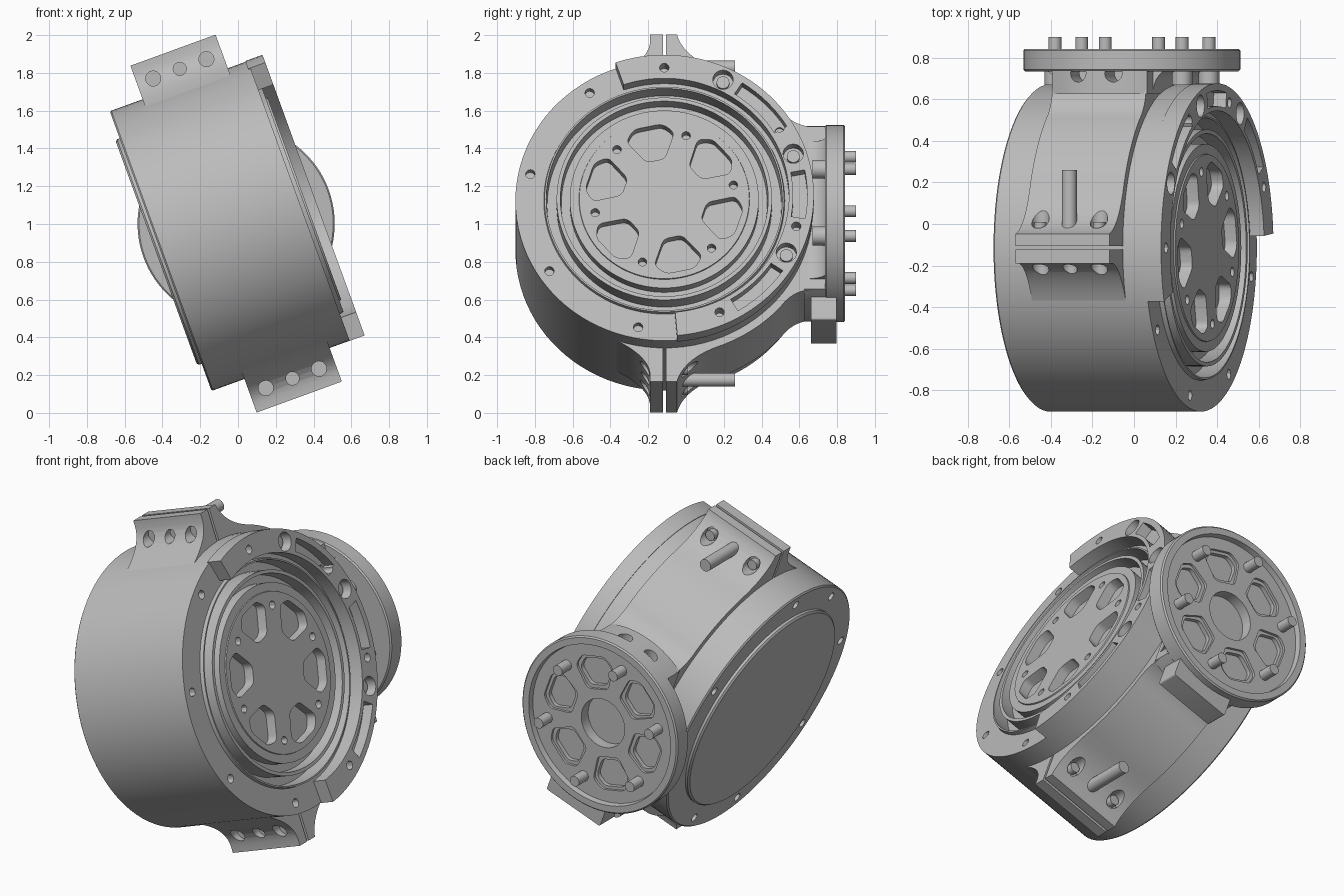
import bpy, bmesh
from math import sin, cos, pi, radians
from mathutils import Matrix, Vector

cube = bpy.data.objects.get("Cube")
if cube:
    bpy.data.objects.remove(cube)

grey = bpy.data.materials.new("satin grey")
grey.use_nodes = True
COLOR = (0.5, 0.5, 0.5, 1)
grey.diffuse_color = COLOR
grey.node_tree.nodes["Principled BSDF"].inputs["Base Color"].default_value = COLOR

# The drum axis is local x, tilted upward; everything is built in this frame
PLACE = Matrix.Translation((-0.01, -0.115, 1.002)) @ Matrix.Rotation(radians(-20), 4, 'Y')
AXES = {'x': lambda a, b, t: (t, a, b),
        'y': lambda a, b, t: (a, t, b),
        'z': lambda a, b, t: (a, b, t)}


def polar(r, deg):
    return r * cos(radians(deg)), r * sin(radians(deg))


def circle(r, center=(0, 0), n=20):
    return [(center[0] + r * cos(2 * pi * i / n), center[1] + r * sin(2 * pi * i / n)) for i in range(n)]


def sector(r0, r1, a0, a1, n=12):
    steps = [a0 + (a1 - a0) * i / n for i in range(n + 1)]
    return [polar(r1, a) for a in steps] + [polar(r0, a) for a in reversed(steps)]


def bezier(p, c, q, n=8):
    p, c, q = Vector(p), Vector(c), Vector(q)
    return [tuple(p.lerp(c, i / n).lerp(c.lerp(q, i / n), i / n)) for i in range(n + 1)]


def rounded(points, radius):
    out = []
    for i, p in enumerate(points):
        p, a, b = Vector(p), Vector(points[i - 1]), Vector(points[(i + 1) % len(points)])
        out += bezier(p + (a - p).normalized() * radius, p, p + (b - p).normalized() * radius, 4)
    return out


def keystone(r0, r1, deg, inner, outer, radius):
    shape = [(r0, -inner), (r1 - 0.06, -outer), (r1, -outer * 0.6),
             (r1, outer * 0.6), (r1 - 0.06, outer), (r0, inner)]
    c, s = polar(1, deg)
    return [(c * x - s * y, s * x + c * y) for x, y in rounded(shape, radius)]


def prism(bm, outline, axis, lo, hi):
    low, high = [[bm.verts.new(AXES[axis](a, b, t)) for a, b in outline] for t in (lo, hi)]
    faces = [bm.faces.new(low), bm.faces.new(high)]
    for i in range(len(low)):
        faces.append(bm.faces.new((low[i - 1], low[i], high[i], high[i - 1])))
    bmesh.ops.recalc_face_normals(bm, faces=faces)


def finish(bm, name):
    mesh = bpy.data.meshes.new(name)
    bm.to_mesh(mesh)
    bm.free()
    mesh.materials.append(grey)
    obj = bpy.data.objects.new(name, mesh)
    bpy.context.collection.objects.link(obj)
    obj.matrix_world = PLACE
    return obj


def solid(name, *prisms):
    bm = bmesh.new()
    for p in prisms:
        prism(bm, *p)
    return finish(bm, name)


def lathe(name, profile, axis, steps=96):
    bm = bmesh.new()
    verts = [bm.verts.new((t, r, 0) if axis == 'x' else (r, t, 0)) for r, t in profile]
    edges = [bm.edges.new(pair) for pair in zip(verts, verts[1:])]
    spin_axis = (1, 0, 0) if axis == 'x' else (0, 1, 0)
    bmesh.ops.spin(bm, geom=verts + edges, cent=(0, 0, 0), axis=spin_axis, angle=2 * pi, steps=steps)
    bmesh.ops.remove_doubles(bm, verts=bm.verts, dist=0.0001)
    bmesh.ops.recalc_face_normals(bm, faces=bm.faces)
    return finish(bm, name)


def activate(obj):
    bpy.ops.object.select_all(action='DESELECT')
    obj.select_set(True)
    bpy.context.view_layer.objects.active = obj


# Cutters passed together must not overlap each other
def carve(obj, *prisms):
    cutter = solid("cutter", *prisms)
    cutter.hide_render = True
    mod = obj.modifiers.new("carve", 'BOOLEAN')
    mod.operation, mod.solver, mod.object = 'DIFFERENCE', 'EXACT', cutter
    activate(obj)
    bpy.ops.object.modifier_apply(modifier=mod.name)
    bpy.data.objects.remove(cutter)


parts = []
SCREWS = [32, 90, 123, 168, 213, 259, 294, 346]
BIG_HOLES = (64.5, 19, -26.5)
ARC = (-85, 109)

# Drum with two front grooves, a raised hub disc and a back cap
drum = lathe("drum", [(0, -0.45), (0.625, -0.45), (0.635, -0.44), (0.635, -0.425), (0.78, -0.425),
                      (0.788, -0.417), (0.788, 0.353), (0.638, 0.353), (0.634, 0.375), (0.625, 0.375),
                      (0.62, 0.275), (0.57, 0.275), (0.57, 0.385), (0.55, 0.385), (0.545, 0.31),
                      (0.5, 0.31), (0.5, 0.378), (0.452, 0.378), (0.45, 0.385), (0, 0.385)], 'x')
carve(drum,
      *[(circle(0.025, polar(0.725, a), 12), 'x', -0.5, -0.39) for a in SCREWS],
      *[(circle(0.025, polar(0.725, a), 12), 'x', 0.31, 0.45) for a in SCREWS if ARC[1] < a < 270],
      *[(keystone(0.22, 0.415, 42 + 60 * k, 0.05, 0.13, 0.03), 'x', 0.325, 0.45) for k in range(6)],
      *[(circle(0.023, polar(0.374, 72 + 60 * k), 12), 'x', 0.33, 0.45) for k in range(6)])
parts.append(drum)

# Partial front ring with slots, large screw wells and small holes
arc = solid("front_arc_ring", (sector(0.66, 0.792, *ARC, n=64), 'x', 0.34, 0.437))
carve(arc,
      *[(circle(0.054, polar(0.722, a)), 'x', 0.375, 0.5) for a in BIG_HOLES],
      *[(sector(0.682, 0.757, a, b, 8), 'x', 0.372, 0.5) for a, b in ((31, 57), (-10, 11), (-59, -34))])
carve(arc, *[(circle(0.025, polar(0.72, a), 12), 'x', 0.355, 0.5)
             for a in SCREWS if a < ARC[1] or a > 275])
parts.append(arc)
parts.append(solid("ring_screws", *[(circle(0.034, polar(0.722, a)), 'x', 0.36, 0.395) for a in BIG_HOLES]))

# Rear half clamp flowing into the neck behind the drum
upper = [(0.008, 0.977), (0.068, 0.977)]
upper += bezier((0.072, 0.96), (0.12, 0.835), (0.31, 0.77))
upper += [polar(0.83, a) for a in range(64, 43, -4)]
upper += bezier((0.62, 0.55), (0.68, 0.465), (0.78, 0.458), 6) + [(0.855, 0.458)]
lower = [(y, -z) for y, z in reversed(upper)]
clamp = solid("rear_clamp", (upper + lower, 'x', -0.24, 0.24))
neck_holes = [(circle(0.042, (u, 0.84)), 'z', 0.38, 0.7) for u in (-0.09, 0.09)]
carve(clamp,
      *[(circle(0.042, (u, s * 0.875)), 'y', 0.09, 0.5) for u in (-0.15, 0.15) for s in (1, -1)],
      *neck_holes)
parts.append(clamp)

# Curved neck pad following the flange edge, and side flares into the flange
crown = [polar(0.518, a) for a in range(62, 119, 4)]
pad = solid("neck_pad", (crown + [(-u, -z) for u, z in crown], 'y', 0.74, 0.855))
carve(pad, *neck_holes)
parts.append(pad)
flare = bezier((0.238, 0.72), (0.245, 0.835), (0.31, 0.855), 6)
parts.append(solid("neck_flare", (flare + [(-u, y) for u, y in reversed(flare)], 'z', -0.4, 0.37)))

# Front clamp tabs, top and bottom, with clamp screws
tab = [(-0.008, 0.6), (-0.008, 0.977), (-0.075, 0.977)] + bezier((-0.075, 0.93), (-0.09, 0.81), (-0.33, 0.71))
for s, side in ((1, "top"), (-1, "bottom")):
    front = solid(side + "_front_tab", ([(y, s * z) for y, z in tab], 'x', -0.24, 0.24))
    carve(front, *[(circle(0.04 if u else 0.035, (u, s * 0.872)), 'y', -0.5, -0.045) for u in (-0.15, 0, 0.15)])
    parts.append(front)
    parts.append(solid(side + "_clamp_screws",
                       (circle(0.036, (0, s * 0.88)), 'y', 0.02, 0.375),
                       *[(circle(0.03, (u, s * 0.875)), 'y', 0.02, 0.125) for u in (-0.15, 0.15)]))

# Round rear mounting flange with stepped pockets and a central bore
flange = lathe("rear_flange", [(0, 0.85), (0.514, 0.85), (0.522, 0.858), (0.522, 0.95), (0.514, 0.958),
                               (0.475, 0.958), (0.47, 0.925), (0.145, 0.925), (0.145, 0.86), (0, 0.86)], 'y')
carve(flange, *[(keystone(0.2, 0.395, 60 * k, 0.07, 0.125, 0.025), 'y', 0.91, 1) for k in range(6)])
carve(flange, *[(keystone(0.22, 0.378, 60 * k, 0.055, 0.108, 0.025), 'y', 0.885, 1) for k in range(6)])
parts.append(flange)

# Flange pins and the screw heads on their front ends
PINS = [polar(0.376, 30 + 60 * k) for k in range(6)]
parts.append(solid("flange_pins", *[(circle(0.031, p), 'y', 0.87, 1.015) for p in PINS]))
parts.append(solid("pin_heads", *[(circle(0.05, p), 'y', 0.785, 0.86) for p in PINS]))

# Connector block under the flange
block = rounded([(-0.19, -0.61), (0.19, -0.61), (0.19, -0.4), (-0.19, -0.4)], 0.012)
parts.append(solid("connector_block", (block, 'y', 0.778, 0.912)))

for obj in parts:
    activate(obj)
    bpy.ops.object.shade_smooth_by_angle(angle=radians(30))
